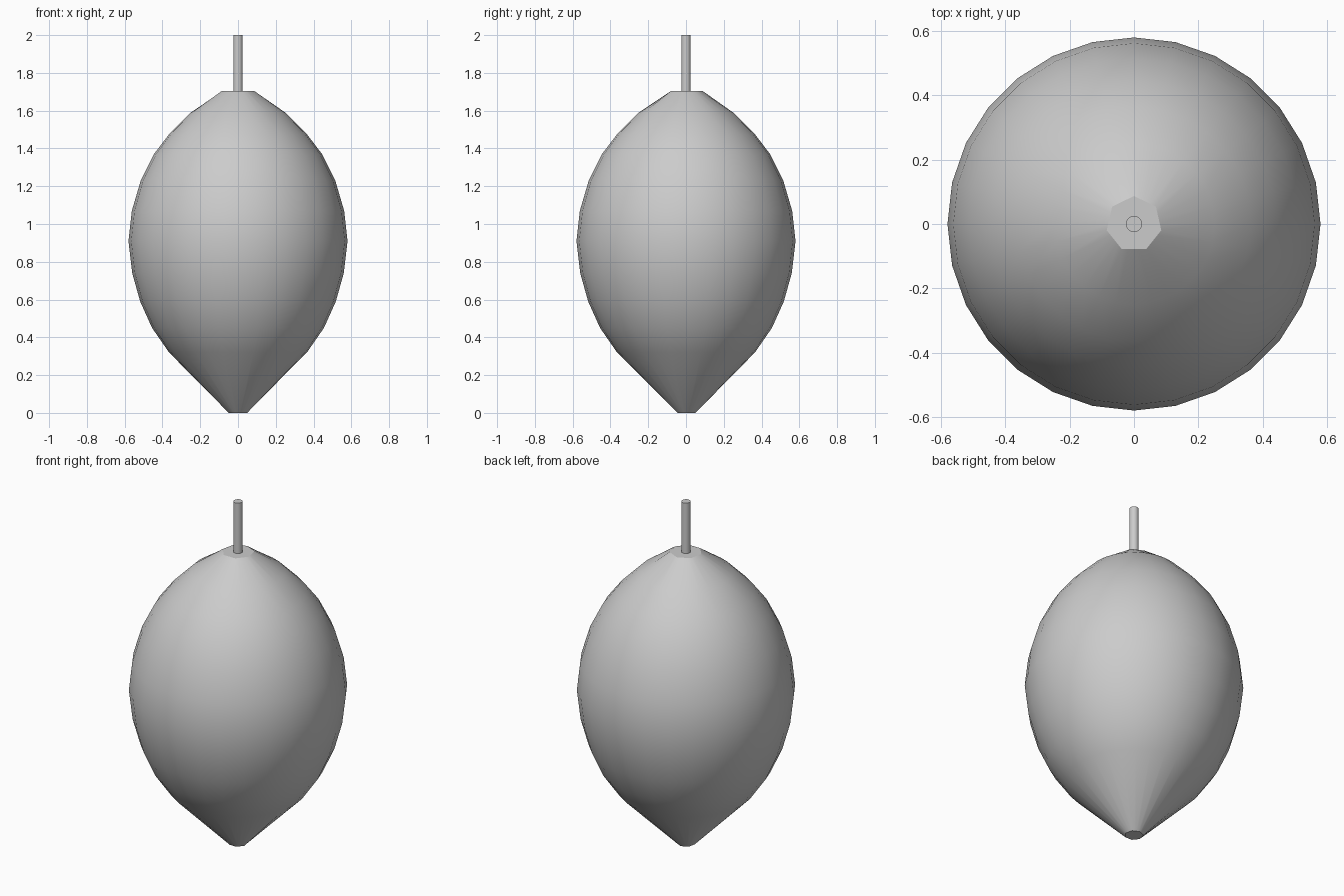
import bpy, bmesh
from math import sin, cos, pi, radians

cube = bpy.data.objects.get("Cube")
if cube:
    bpy.data.objects.remove(cube, do_unlink=True)

grey = bpy.data.materials.new("plain grey")
grey.use_nodes = True
grey.diffuse_color = (0.6, 0.6, 0.6, 1)
grey.node_tree.nodes["Principled BSDF"].inputs["Base Color"].default_value = (0.6, 0.6, 0.6, 1)

SIDES = 28    # sides around the body
FACETS = 7    # sides of the small flat ends


def lathe(name, profile, sides, facets=None):
    """Turn (radius, height) points around z; end rings become coarse polygons."""
    bm = bmesh.new()
    rings = []
    for i, (r, z) in enumerate(profile):
        ring = []
        for k in range(sides):
            a = 2 * pi * k / sides
            rr = r
            if facets and i in (0, len(profile) - 1):
                half = pi / facets
                rr = r * cos(half) / cos(a % (2 * half) - half)
            ring.append(bm.verts.new((rr * sin(a), rr * cos(a), z)))
        rings.append(ring)
    for low, high in zip(rings, rings[1:]):
        for k in range(sides):
            n = (k + 1) % sides
            bm.faces.new((low[k], low[n], high[n], high[k]))
    bm.faces.new(rings[0])
    bm.faces.new(rings[-1])
    bmesh.ops.recalc_face_normals(bm, faces=bm.faces)
    mesh = bpy.data.meshes.new(name)
    bm.to_mesh(mesh)
    bm.free()
    mesh.materials.append(grey)
    obj = bpy.data.objects.new(name, mesh)
    bpy.context.collection.objects.link(obj)
    bpy.ops.object.select_all(action='DESELECT')
    obj.select_set(True)
    bpy.context.view_layer.objects.active = obj
    bpy.ops.object.shade_smooth_by_angle(angle=radians(30))
    return obj


# Fruit-shaped body with a pointed bottom
lathe("body", [(0.05, 0), (0.365, 0.32), (0.455, 0.45), (0.518, 0.59),
               (0.56, 0.74), (0.58, 0.91), (0.562, 1.07), (0.515, 1.23),
               (0.445, 1.37), (0.365, 1.475), (0.25, 1.59), (0.087, 1.705)],
      SIDES, FACETS)

# Thin stem
lathe("stem", [(0.025, 1.69), (0.025, 2)], 16)
